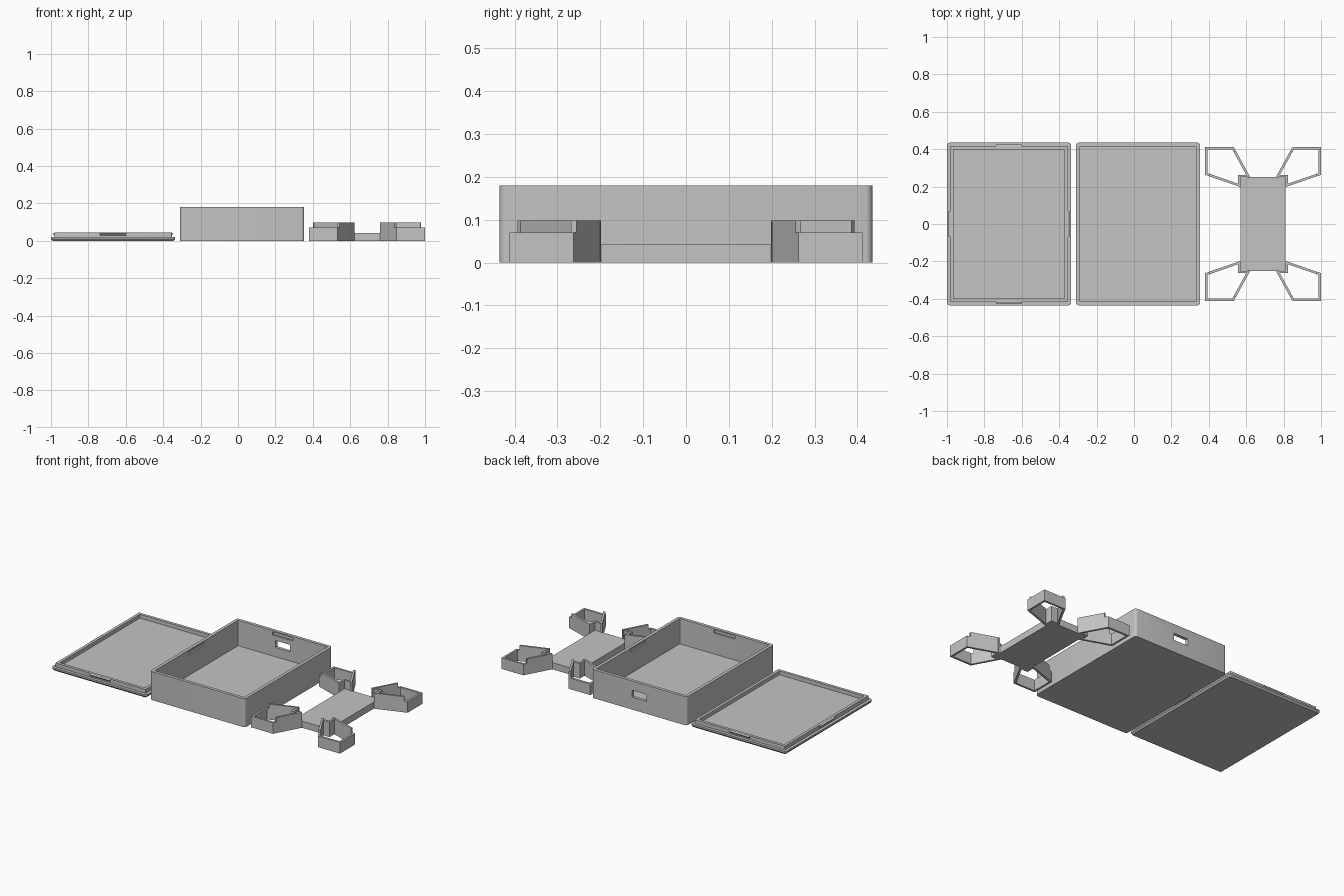
import bpy, bmesh, math
from mathutils import Vector, Matrix

if "Cube" in bpy.data.objects:
    bpy.data.objects.remove(bpy.data.objects["Cube"], do_unlink=True)

grey = bpy.data.materials.new("plain_grey")
grey.use_nodes = True
COLOR = (0.55, 0.55, 0.55, 1)
grey.diffuse_color = COLOR
grey.node_tree.nodes["Principled BSDF"].inputs["Base Color"].default_value = COLOR


def finish(name, bm):
    bmesh.ops.recalc_face_normals(bm, faces=bm.faces)
    mesh = bpy.data.meshes.new(name)
    bm.to_mesh(mesh)
    bm.free()
    mesh.materials.append(grey)
    obj = bpy.data.objects.new(name, mesh)
    bpy.context.collection.objects.link(obj)
    return obj


def add_block(bm, lo, hi):
    lo, hi = Vector(lo), Vector(hi)
    m = Matrix.Translation((lo + hi) / 2) @ Matrix.Diagonal((*(hi - lo), 1))
    bmesh.ops.create_cube(bm, size=1, matrix=m)


def add_prism(bm, pts, z0, z1):
    low = [bm.verts.new((x, y, z0)) for x, y in pts]
    top = [bm.verts.new((x, y, z1)) for x, y in pts]
    bm.faces.new(low)
    bm.faces.new(top)
    for i in range(len(pts)):
        j = (i + 1) % len(pts)
        bm.faces.new((low[i], low[j], top[j], top[i]))


def rounded_loop(bm, cx, half_x, half_y, radius, z, steps=4):
    loop = []
    for k, (sx, sy) in enumerate([(1, 1), (-1, 1), (-1, -1), (1, -1)]):
        for i in range(steps + 1):
            a = math.pi / 2 * (k + i / steps)
            loop.append(bm.verts.new((cx + sx * (half_x - radius) + radius * math.cos(a),
                                      sy * (half_y - radius) + radius * math.sin(a), z)))
    return loop


def tray(name, cx, half_x, half_y, profile):
    """Rounded rectangle swept through (inset, height) steps, closed at both ends."""
    bm = bmesh.new()
    loops = [rounded_loop(bm, cx, half_x - d, half_y - d, max(0.016 - d, 0.002), z)
             for d, z in profile]
    for a, b in zip(loops, loops[1:]):
        for i in range(len(a)):
            j = (i + 1) % len(a)
            bm.faces.new((a[i], a[j], b[j], b[i]))
    bm.faces.new(loops[0])
    bm.faces.new(loops[-1])
    return finish(name, bm)


HX, HY = 0.332, 0.435
WALL = 0.02

# Box with an open top
BX, TOP = 0.022, 0.18
box = tray("box", BX, HX, HY, [(0, 0), (0, TOP), (WALL, TOP), (WALL, WALL)])

# Snap recesses inside the four walls, and the cable opening in the back wall
bm = bmesh.new()
deep, half = 0.01, 0.073
for s in (-1, 1):
    y0, y1 = sorted((s * (HY - WALL - deep), s * (HY - deep)))
    add_block(bm, (BX - half, y0, 0.152), (BX + half, y1, 0.172))
    x0, x1 = sorted((s * (HX - WALL - deep), s * (HX - deep)))
    add_block(bm, (BX + x0, -half, 0.152), (BX + x1, half, 0.172))
add_block(bm, (BX - 0.05, HY - 0.04, 0.078), (BX + 0.05, HY + 0.02, 0.122))
cutter = finish("box_cutter", bm)
cutter.hide_render = True
cutter.hide_viewport = True
cut = box.modifiers.new("openings", "BOOLEAN")
cut.operation = "DIFFERENCE"
cut.solver = "EXACT"
cut.object = cutter

# Lid lying upside down, with a raised rim
LX = -0.668
RIM = 0.018
tray("lid", LX, HX, HY, [(0.008, 0), (0, 0.01), (0, 0.02), (RIM, 0.02),
                         (RIM, 0.044), (0.036, 0.044), (0.036, 0.02)])

# Wedge-shaped snaps on the four sides of the rim
wedge = [(-0.004, 0.028), (0, 0.028), (0.009, 0.038), (0, 0.043), (-0.004, 0.043)]
for k, side in enumerate(("left", "back", "right", "front")):
    reach = (HX if k % 2 == 0 else HY) - RIM
    bm = bmesh.new()
    ends = [[bm.verts.new((reach + d, t, z)) for d, z in wedge] for t in (-0.07, 0.07)]
    for e in ends:
        bm.faces.new(e)
    for i in range(len(wedge)):
        j = (i + 1) % len(wedge)
        bm.faces.new((ends[0][i], ends[0][j], ends[1][j], ends[1][i]))
    bm.transform(Matrix.Translation((LX, 0, 0)) @ Matrix.Rotation(k * math.pi / 2, 4, "Z"))
    finish("lid_snap_" + side, bm)

# Bracket plate
FX = 0.69
PX, PY = 0.12, 0.25
bm = bmesh.new()
add_block(bm, (FX - PX, -PY, 0), (FX + PX, PY, 0.042))
finish("bracket_plate", bm)


def offset_path(path, t):
    """Open path shifted sideways by t with mitred corners."""
    pts = [Vector(p) for p in path]
    normals = []
    for a, b in zip(pts, pts[1:]):
        d = (b - a).normalized()
        normals.append(Vector((-d.y, d.x)))
    out = []
    for i, p in enumerate(pts):
        n0, n1 = normals[max(i - 1, 0)], normals[min(i, len(normals) - 1)]
        out.append(p + (n0 + n1) * t / (1 + n0.dot(n1)))
    return out


def add_wall(bm, path, t, z0, z1):
    inner = offset_path(path, t)
    add_prism(bm, [Vector(p) for p in path] + inner[::-1], z0, z1)


# Four hollow legs: a low thin loop, taller side walls and a corner post
THICK = 0.013
LOW, HIGH = 0.07, 0.098
leg = [(0.068, 0.25), (0.157, 0.412), (0.31, 0.412), (0.31, 0.263), (0.122, 0.198)]
for sx, xname in ((1, "left"), (-1, "right")):
    for sy, yname in ((1, "back"), (-1, "front")):
        bm = bmesh.new()
        # loop turns clockwise, so the inside is on its right
        add_wall(bm, leg, -THICK, 0, LOW)
        for a, b in ((leg[0], leg[1]), (leg[4], leg[3])):
            a, b = Vector(a), Vector(b)
            b = b + (a - b).normalized() * 0.022
            path = (a, b) if a.y > 0.22 else (b, a)
            add_wall(bm, path, -THICK, LOW, HIGH)
        # corner post hugging the plate
        add_block(bm, (0.075, PY, 0), (PX + 0.013, PY + 0.013, 0.095))
        add_block(bm, (PX, 0.2, 0), (PX + 0.013, PY, 0.095))
        bm.transform(Matrix.Translation((FX, 0, 0)) @ Matrix.Diagonal((sx, sy, 1, 1)))
        finish("bracket_leg_%s_%s" % (yname, xname), bm)

# Smooth rounded corners, keep edges sharp
bpy.ops.object.select_all(action="DESELECT")
for name in ("box", "lid"):
    bpy.data.objects[name].select_set(True)
bpy.context.view_layer.objects.active = box
bpy.ops.object.shade_smooth_by_angle(angle=math.radians(30))
